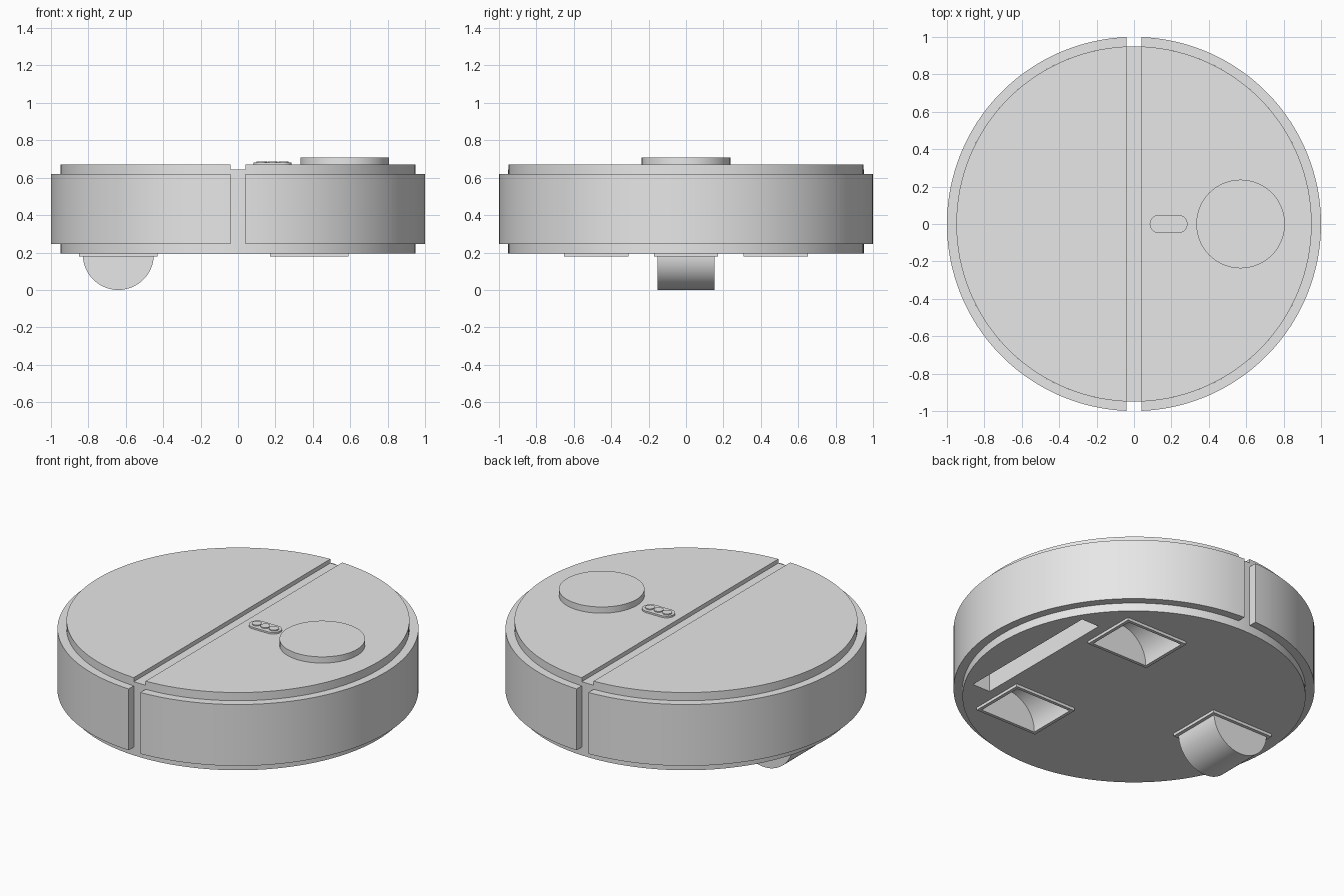
import bpy, bmesh, math
from mathutils import Matrix

old = bpy.data.objects.get("Cube")
if old:
    bpy.data.objects.remove(old, do_unlink=True)

GREY = (0.8, 0.8, 0.8, 1.0)
grey = bpy.data.materials.new("light_grey")
grey.use_nodes = True
grey.diffuse_color = GREY
grey.node_tree.nodes["Principled BSDF"].inputs["Base Color"].default_value = GREY


def finish(name, bm):
    """Turn a bmesh into a named grey object."""
    bmesh.ops.recalc_face_normals(bm, faces=bm.faces)
    mesh = bpy.data.meshes.new(name)
    bm.to_mesh(mesh)
    bm.free()
    mesh.materials.append(grey)
    obj = bpy.data.objects.new(name, mesh)
    bpy.context.collection.objects.link(obj)
    return obj


def prism(name, outline, z0, z1):
    """Extrude a flat outline from z0 up to z1."""
    bm = bmesh.new()
    base = bm.faces.new([bm.verts.new((x, y, z0)) for x, y in outline])
    top = bmesh.ops.extrude_face_region(bm, geom=[base])["geom"]
    bmesh.ops.translate(bm, vec=(0, 0, z1 - z0),
                        verts=[v for v in top if isinstance(v, bmesh.types.BMVert)])
    return finish(name, bm)


def arc(cx, cy, r, start, end, steps):
    return [(cx + r * math.cos(start + (end - start) * i / steps),
             cy + r * math.sin(start + (end - start) * i / steps))
            for i in range(steps + 1)]


def disc(name, cx, cy, r, z0, z1, steps=64):
    return prism(name, arc(cx, cy, r, 0, math.tau, steps)[:-1], z0, z1)


def box(name, cx, cy, sx, sy, z0, z1):
    x, y = sx / 2, sy / 2
    return prism(name, [(cx - x, cy - y), (cx + x, cy - y),
                        (cx + x, cy + y), (cx - x, cy + y)], z0, z1)


def roller(name, cx, cy, cz, r, length):
    """Cylinder lying along y."""
    bm = bmesh.new()
    bmesh.ops.create_cone(
        bm, cap_ends=True, segments=64, radius1=r, radius2=r, depth=length,
        matrix=Matrix.Translation((cx, cy, cz)) @ Matrix.Rotation(math.pi / 2, 4, 'X'))
    return finish(name, bm)


def cut(obj, cutter):
    """Subtract the cutter, bake the result and discard the cutter."""
    mod = obj.modifiers.new("cut", 'BOOLEAN')
    mod.operation = 'DIFFERENCE'
    mod.solver = 'EXACT'
    mod.object = cutter
    bpy.context.view_layer.update()
    deps = bpy.context.evaluated_depsgraph_get()
    mesh = bpy.data.meshes.new_from_object(obj.evaluated_get(deps))
    obj.modifiers.clear()
    obj.data = mesh
    bpy.data.objects.remove(cutter, do_unlink=True)


GAP = 0.04
CORE_R = 0.95
BOTTOM, TOP = 0.195, 0.67
parts = []

# Main body with the groove across the top and the brush slot underneath
body = disc("body", 0, 0, CORE_R, BOTTOM, TOP, 128)
cut(body, box("groove_cutter", 0, 0, 2 * GAP, 2.2, 0.645, 0.8))
cut(body, box("brush_slot_cutter", 0.71, 0, 0.12, 0.94, 0.1, 0.4))
parts.append(body)

# Two bumper shells, separated at the front and back
for side, turn in (("left", 0), ("right", math.pi)):
    a_out = math.pi / 2 - math.asin(GAP)
    a_in = math.pi / 2 - math.asin(GAP / CORE_R)
    outline = (arc(0, 0, 1, turn - a_out, turn + a_out, 64)
               + arc(0, 0, CORE_R, turn + a_in, turn - a_in, 64))
    parts.append(prism(side + "_bumper", outline, 0.245, 0.62))

# Drive wheel wells with rectangular rims
for side, y in (("front", -0.48), ("back", 0.48)):
    rim = box(side + "_well_rim", 0.38, y, 0.42, 0.344, 0.178, BOTTOM)
    for target in (body, rim):
        cut(target, roller("well_cutter", 0.38, y, 0.185, 0.19, 0.306))
    parts.append(rim)

# Caster wheel and its mount
parts.append(box("caster_mount", -0.64, 0, 0.42, 0.344, 0.178, BOTTOM))
parts.append(roller("caster_wheel", -0.64, 0, 0.19, 0.19, 0.306))

# Sensor turret
parts.append(disc("sensor_turret", 0.57, 0, 0.237, TOP, 0.708))

# Button panel with three round buttons
panel = (arc(0.238, 0, 0.048, -math.pi / 2, math.pi / 2, 16)
         + arc(0.132, 0, 0.048, math.pi / 2, 3 * math.pi / 2, 16))
parts.append(prism("button_panel", panel, TOP, 0.68))
for i in range(3):
    parts.append(disc(f"button_{i + 1}", 0.127 + 0.058 * i, 0, 0.027, 0.68, 0.686, 32))

# Smooth the round walls and keep the rims crisp
bpy.ops.object.select_all(action='DESELECT')
for part in parts:
    part.select_set(True)
bpy.context.view_layer.objects.active = body
bpy.ops.object.shade_smooth_by_angle(angle=math.radians(30))
